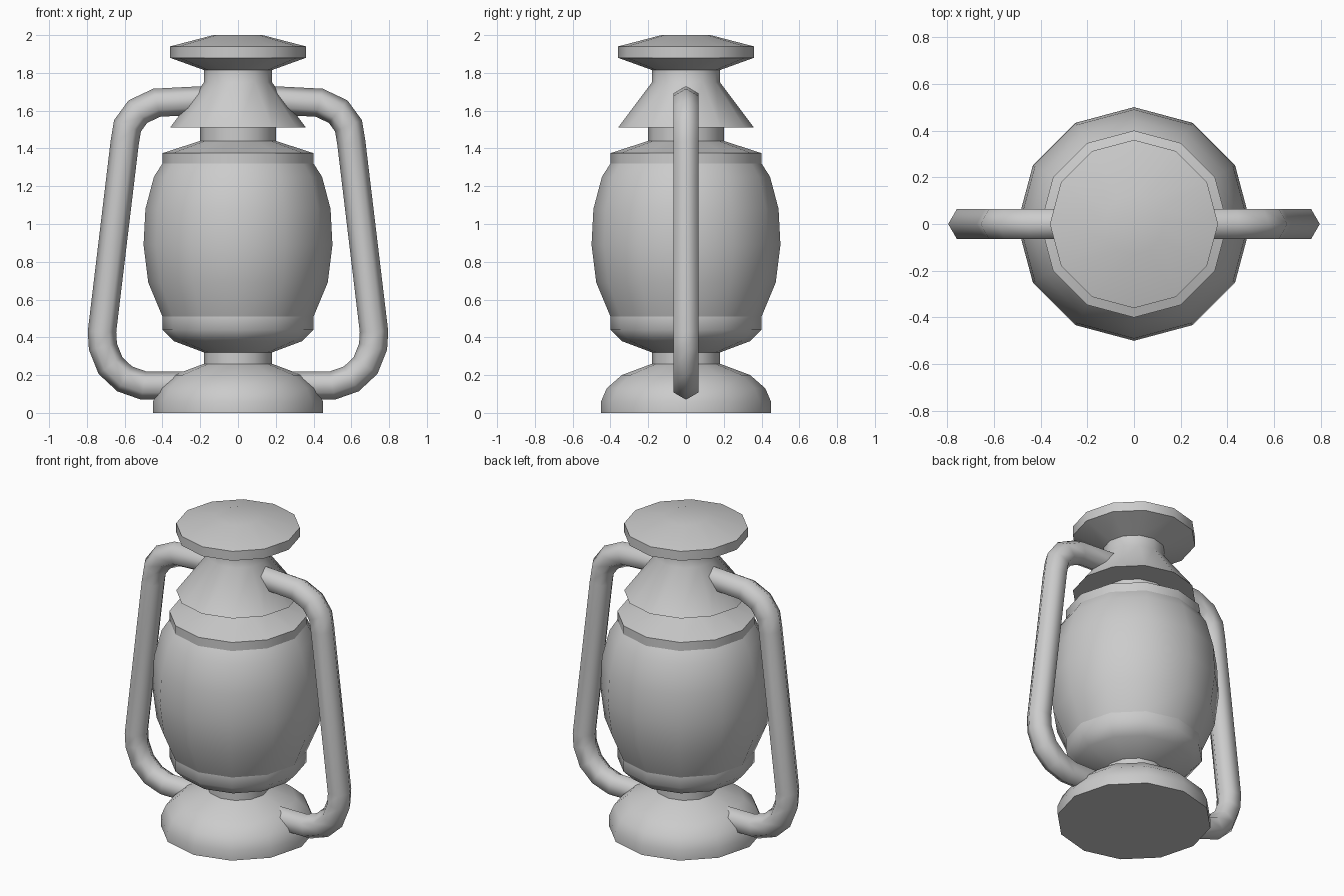
import bpy, bmesh, math
from mathutils import Vector

if "Cube" in bpy.data.objects:
    bpy.data.objects.remove(bpy.data.objects["Cube"])

SIDES = 12


def finish(bm, name, angle):
    bmesh.ops.recalc_face_normals(bm, faces=bm.faces[:])
    mesh = bpy.data.meshes.new(name)
    bm.to_mesh(mesh)
    bm.free()
    obj = bpy.data.objects.new(name, mesh)
    bpy.context.collection.objects.link(obj)
    bpy.ops.object.select_all(action='DESELECT')
    obj.select_set(True)
    bpy.context.view_layer.objects.active = obj
    bpy.ops.object.shade_smooth_by_angle(angle=math.radians(angle))
    return obj


def skin(bm, rings):
    n = len(rings[0])
    for a, b in zip(rings, rings[1:]):
        for i in range(n):
            j = (i + 1) % n
            bm.faces.new((a[i], a[j], b[j], b[i]))


def lathe(name, profile, cap_bottom=False, cap_top=False):
    bm = bmesh.new()
    rings = []
    for r, z in profile:
        angles = [2 * math.pi * i / SIDES for i in range(SIDES)]
        rings.append([bm.verts.new((r * math.cos(t), r * math.sin(t), z)) for t in angles])
    skin(bm, rings)
    if cap_bottom:
        bm.faces.new(rings[0])
    if cap_top:
        bm.faces.new(rings[-1])
    return finish(bm, name, 50)


def tube(name, path, radius, side, sides=6):
    # hexagonal tube along a path in the XZ plane, mitred at each bend
    bm = bmesh.new()
    pts = [Vector((side * x, 0, z)) for x, z in path]
    rings = []
    for k, p in enumerate(pts):
        before = (p - pts[k - 1]).normalized() if k else (pts[1] - p).normalized()
        after = (pts[k + 1] - p).normalized() if k < len(pts) - 1 else before
        tangent = (before + after).normalized()
        normal = Vector((tangent.z, 0, -tangent.x)) / tangent.dot(after)
        ring = []
        for i in range(sides):
            t = 2 * math.pi * i / sides
            ring.append(bm.verts.new(p + radius * (normal * math.cos(t) + Vector((0, math.sin(t), 0)))))
        rings.append(ring)
    skin(bm, rings)
    bm.faces.new(rings[0])
    bm.faces.new(rings[-1])
    return finish(bm, name, 65)


# Domed foot and neck
lathe("base", [(.45, 0), (.45, .06), (.42, .13), (.34, .20), (.18, .26), (.18, .32)], cap_bottom=True)
# Cup holding the glass
lathe("lower_collar", [(.18, .32), (.34, .38), (.40, .44), (.40, .51)])
# Bulging globe
lathe("glass_globe", [(.40, .51), (.475, .69), (.50, .89), (.49, 1.08), (.445, 1.25), (.40, 1.32)])
# Shoulder and chimney neck
lathe("upper_collar", [(.40, 1.32), (.40, 1.375), (.20, 1.44), (.20, 1.51)])
# Conical hood and lid
lathe("hood", [(.20, 1.51), (.36, 1.51), (.18, 1.75), (.18, 1.815)])
lathe("lid", [(.18, 1.815), (.36, 1.88), (.36, 1.94), (.13, 2.0)], cap_top=True)

# Side handles
path = [(.18, 1.655), (.43, 1.642), (.53, 1.595), (.585, 1.52), (.60, 1.43), (.72, .43),
        (.715, .35), (.675, .25), (.60, .18), (.50, .145), (.25, .145)]
for side, label in ((1, "right"), (-1, "left")):
    tube("handle_" + label, path, .075, side)
